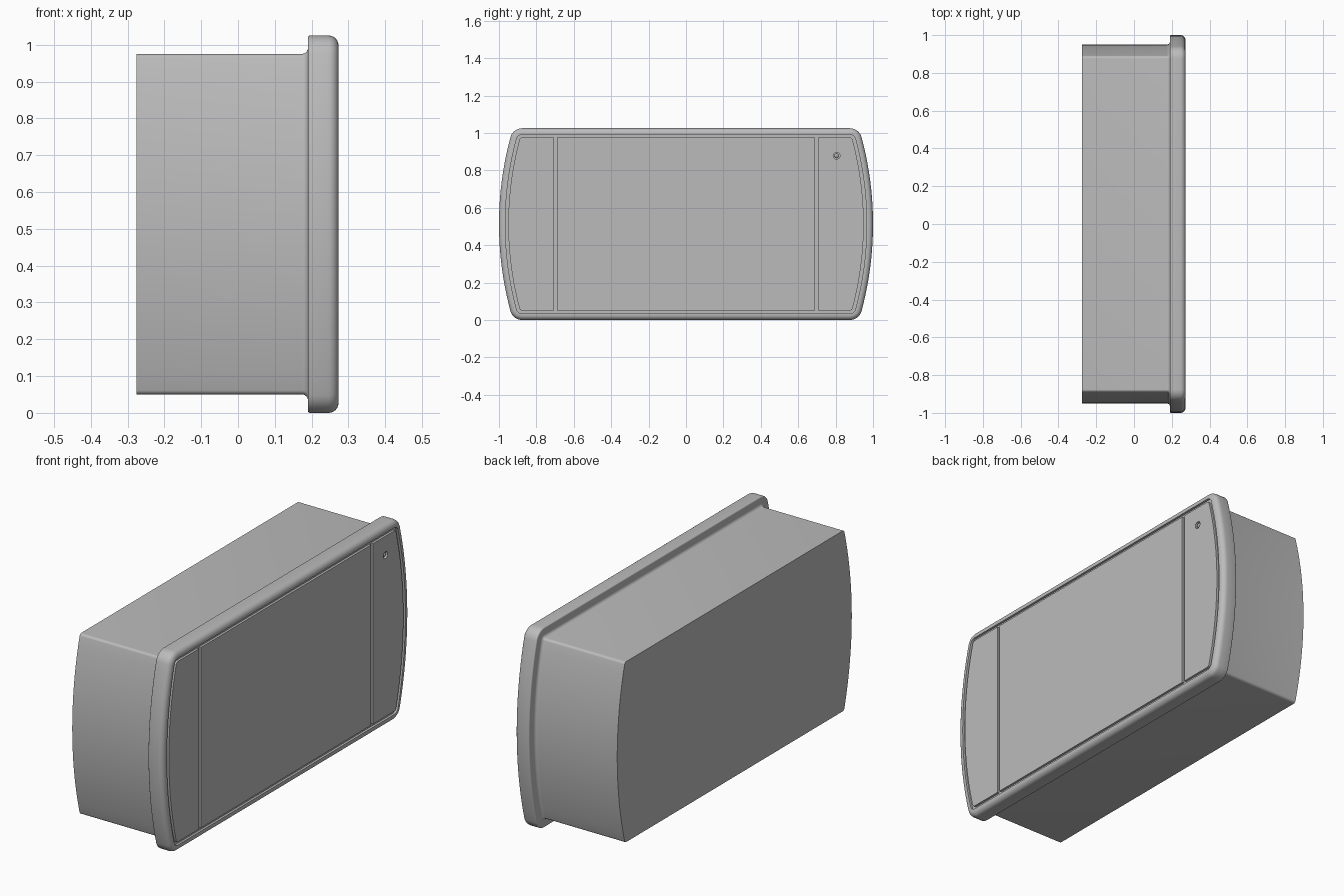
import bpy, bmesh, math
from mathutils import Vector

cube = bpy.data.objects.get("Cube")
if cube:
    bpy.data.objects.remove(cube)

GREY = (0.5, 0.5, 0.5, 1)
grey = bpy.data.materials.new("plain grey")
grey.use_nodes = True
grey.diffuse_color = GREY
grey.node_tree.nodes["Principled BSDF"].inputs["Base Color"].default_value = GREY

MID = 0.5125       # height of the centre line
HALF_H = 0.5125    # half height of the flange
BULGE_R = 1.79     # radius of the bowed ends
CORNER_R = 0.065
FRONT, BACK, LIP = 0.273, -0.275, 0.19


def outline(x, inset):
    """Flat top and bottom, bowed ends, rounded corners, moved inward by inset."""
    c = 1 - BULGE_R
    cz = HALF_H - CORNER_R
    cy = c + math.sqrt((BULGE_R - CORNER_R) ** 2 - cz ** 2)
    a = math.atan2(cz, cy - c)
    r, big = CORNER_R - inset, BULGE_R - inset
    quarter = [(c + big * math.cos(a * i / 10), big * math.sin(a * i / 10)) for i in range(10)]
    for i in range(9):
        t = a + (math.pi / 2 - a) * i / 8
        quarter.append((cy + r * math.cos(t), cz + r * math.sin(t)))
    half = quarter + [(-y, z) for y, z in reversed(quarter)]
    loop = half + [(y, -z) for y, z in reversed(half[1:-1])]
    return [Vector((x, y, z + MID)) for y, z in loop]


def finish(name, bm, smooth=True):
    bmesh.ops.recalc_face_normals(bm, faces=bm.faces)
    mesh = bpy.data.meshes.new(name)
    bm.to_mesh(mesh)
    bm.free()
    ob = bpy.data.objects.new(name, mesh)
    bpy.context.collection.objects.link(ob)
    mesh.materials.append(grey)
    if smooth:
        bpy.ops.object.select_all(action='DESELECT')
        ob.select_set(True)
        bpy.context.view_layer.objects.active = ob
        bpy.ops.object.shade_smooth_by_angle(angle=math.radians(32))
    return ob


def loft(loops):
    """Skin a row of equal loops and cap both ends."""
    bm = bmesh.new()
    rows = [[bm.verts.new(p) for p in loop] for loop in loops]
    for a, b in zip(rows, rows[1:]):
        for i in range(len(a)):
            j = (i + 1) % len(a)
            bm.faces.new((a[i], a[j], b[j], b[i]))
    bm.faces.new(rows[0])
    bm.faces.new(rows[-1])
    return bm


def arc(cx, cd, r, start, end, n=6):
    """Quarter-round profile points as (x, inset)."""
    angles = [math.radians(start + (end - start) * i / n) for i in range(n + 1)]
    return [(cx + r * math.cos(t), cd + r * math.sin(t)) for t in angles]


# Housing: deep body, cove under the lip, rounded flange and groove floor
BODY, COVE, ROUND = 0.05, 0.016, 0.027
GROOVE_OUT, GROOVE_IN, FLOOR = 0.034, 0.05, FRONT - 0.012
profile = [(BACK, BODY)]
profile += arc(LIP - COVE, BODY - COVE, COVE, 90, 0)
profile += arc(LIP + 0.006, 0.006, 0.006, 180, 270, 3)
profile += arc(FRONT - ROUND, ROUND, ROUND, 270, 360)
profile += [(FRONT, GROOVE_OUT), (FLOOR, GROOVE_OUT)]
finish("housing", loft([outline(x, d) for x, d in profile]))


# Front panels, split from one inset plate by two upright grooves
def panel(name, low, high):
    bm = loft([outline(FLOOR - 0.004, GROOVE_IN), outline(FRONT, GROOVE_IN)])
    for y, direction in ((low, -1), (high, 1)):
        cut = bmesh.ops.bisect_plane(bm, geom=bm.verts[:] + bm.edges[:] + bm.faces[:],
                                     plane_co=(0, y, 0), plane_no=(0, direction, 0),
                                     clear_outer=True)
        edges = [g for g in cut["geom_cut"] if isinstance(g, bmesh.types.BMEdge)]
        if edges:
            bmesh.ops.holes_fill(bm, edges=edges)
    return finish(name, bm)


SPLIT, GAP = 0.697, 0.008
panel("centre_panel", -SPLIT + GAP, SPLIT - GAP)
panel("right_end_panel", -2, -SPLIT - GAP)
end_panel = panel("left_end_panel", SPLIT + GAP, 2)


# Small round recess in one end panel, with a domed pin inside
def disc(x, r):
    return [Vector((x, 0.805 + r * math.cos(t), 0.878 + r * math.sin(t)))
            for t in (math.tau * i / 24 for i in range(24))]


cutter = finish("recess_cutter", loft([disc(FLOOR - 0.02, 0.018), disc(FRONT + 0.02, 0.018)]), False)
cutter.hide_render = True
cutter.hide_set(True)
hole = end_panel.modifiers.new("recess", 'BOOLEAN')
hole.operation = 'DIFFERENCE'
hole.solver = 'EXACT'
hole.object = cutter
finish("recess_pin", loft([disc(FLOOR - 0.004, 0.012), disc(FLOOR + 0.004, 0.011),
                           disc(FLOOR + 0.008, 0.008), disc(FLOOR + 0.01, 0.004)]))
